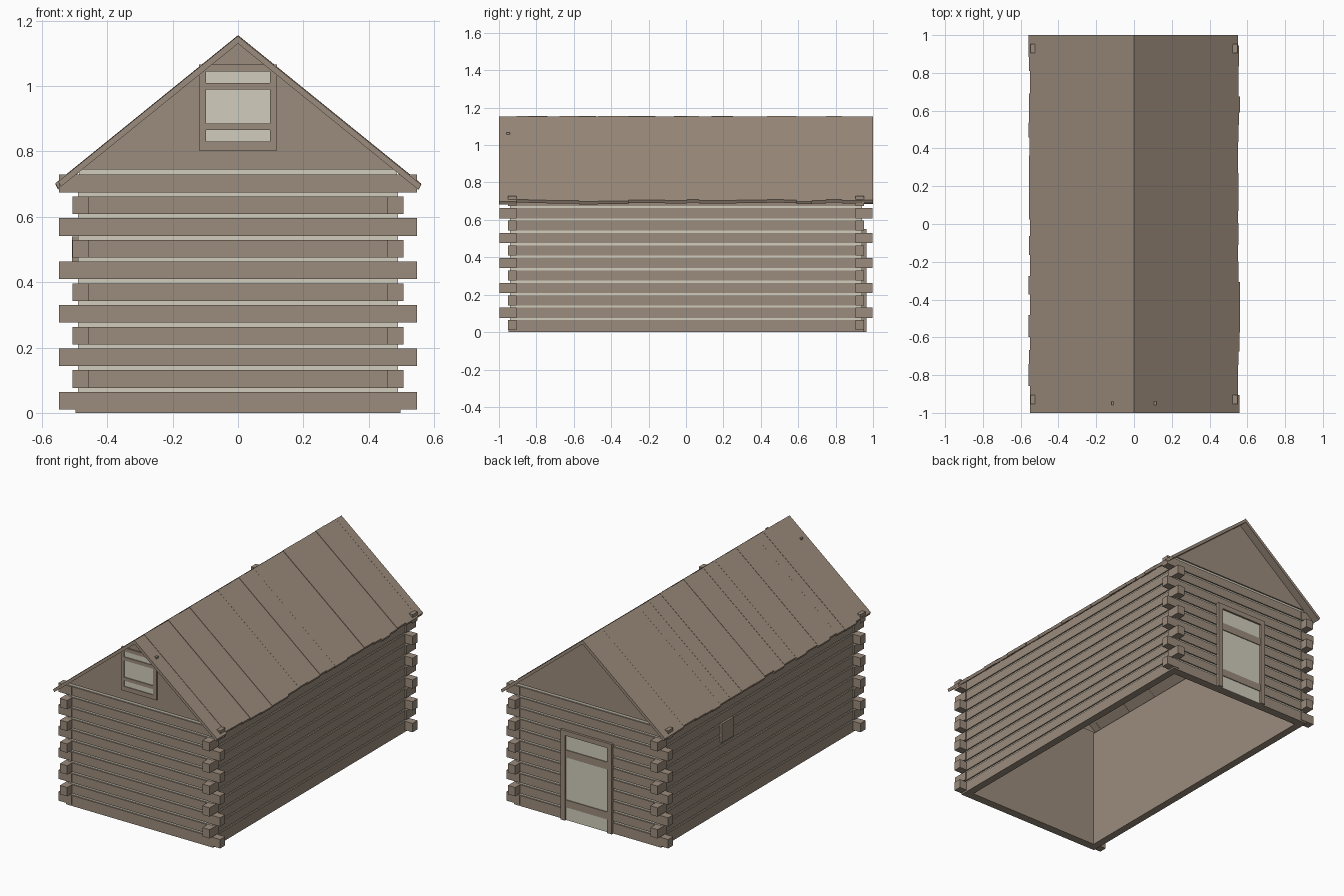
import bpy, bmesh, random
from mathutils import Vector

random.seed(4)
if "Cube" in bpy.data.objects:
    bpy.data.objects.remove(bpy.data.objects["Cube"])


def material(name, rgb):
    m = bpy.data.materials.new(name)
    m.use_nodes = True
    m.diffuse_color = (*rgb, 1)
    m.node_tree.nodes["Principled BSDF"].inputs["Base Color"].default_value = (*rgb, 1)
    return m


wood = material("weathered wood", (0.33, 0.26, 0.2))
pale = material("pale chinking", (0.64, 0.61, 0.51))


def prism(bm, points, y0, y1):
    """Extrude an xz outline from y0 to y1."""
    face = bm.faces.new([bm.verts.new((x, y0, z)) for x, z in points])
    ext = bmesh.ops.extrude_face_region(bm, geom=[face])["geom"]
    moved = [v for v in ext if isinstance(v, bmesh.types.BMVert)]
    bmesh.ops.translate(bm, verts=moved, vec=Vector((0, y1 - y0, 0)))


def box(bm, x0, x1, y0, y1, z0, z1):
    prism(bm, [(x0, z0), (x1, z0), (x1, z1), (x0, z1)], y0, y1)


def finish(name, bm, mat):
    bmesh.ops.recalc_face_normals(bm, faces=bm.faces)
    mesh = bpy.data.meshes.new(name)
    bm.to_mesh(mesh)
    bm.free()
    mesh.materials.append(mat)
    bpy.context.collection.objects.link(bpy.data.objects.new(name, mesh))


def boxes(name, mat, *items):
    bm = bmesh.new()
    for item in items:
        box(bm, *item)
    finish(name, bm, mat)


def span(a, b, s):
    """Range a..b mirrored to the side given by s."""
    return sorted((a * s, b * s))


W, L = 0.497, 0.95          # half width and half length of the walls
INX, INY = 0.457, 0.905     # inner faces of the logs
PITCH, LOG, COURSES = 0.0665, 0.054, 11
RIDGE, SLOPE, THICK = 1.152, 0.81, 0.022

# Log walls, notched corner ends and the chinking behind them
for s, end, side in ((-1, "front", "right"), (1, "back", "left")):
    end_logs, side_logs = [], []
    for i in range(COURSES):
        z0 = 0.01 + PITCH * i
        z1 = z0 + LOG
        low = z0 if i else 0
        end_logs.append((-W, W, *span(INY, L, s), low, z1))
        side_logs.append((*span(INX, W, s), -L, L, low, z1))
    boxes(end + "_wall_logs", wood, *end_logs)
    boxes(side + "_wall_logs", wood, *side_logs)
    boxes(end + "_chinking", pale, (-W + .01, W - .01, *span(INY, L - .008, s), .02, .745))
    boxes(side + "_chinking", pale, (*span(INX, W - .008, s), -L + .01, L - .01, .02, .728))
    boxes(end + "_wall_lining", wood, (-INX, INX, *span(INY - .006, INY, s), 0, .745))
    boxes(side + "_wall_lining", wood, (*span(INX - .006, INX, s), -INY, INY, 0, .735))

    # Alternating log ends at the two corners of this end
    ends = []
    for i in range(COURSES):
        z0 = 0.01 + PITCH * i
        reach_x, reach_y = (0.547, L + .003) if i % 2 == 0 else (0.506, 0.997)
        for t in (-1, 1):
            ends.append((*span(INX, reach_x, t), *span(INY, reach_y, s), z0, z0 + LOG))
    boxes(end + "_log_ends", wood, *ends)

    # Gable
    bm = bmesh.new()
    top = RIDGE - 0.012
    edge = (top - 0.745) / SLOPE
    prism(bm, [(-edge, .745), (edge, .745), (0, top)], *span(INY, L, s))
    finish(end + "_gable", bm, wood)

# Roof boards of uneven width, length and height
for s, side in ((-1, "right"), (1, "left")):
    bm = bmesh.new()
    y = -1.0
    while y < 1:
        y_next = y + random.uniform(0.06, 0.12)
        if y_next > 0.95:
            y_next = 1.0
        eave = random.uniform(0.549, 0.561)
        ridge = RIDGE + random.uniform(0, 0.004)
        low = ridge - SLOPE * eave
        prism(bm, [(0, ridge), (s * eave, low), (s * (eave - .008), low - THICK + .006),
                   (0, RIDGE - THICK)], y, y_next)
        y = y_next
    finish(side + "_roof_boards", bm, wood)


def opening(name, s, half, rim, z0, z1, sill, bars, splits, depth):
    """Framed board panel on an end wall, with cross battens."""
    y_frame = span(L - .01, L + depth, s)
    frame = [(*span(half - rim, half, t), *y_frame, z0, z1) for t in (-1, 1)]
    frame.append((rim - half, half - rim, *y_frame, z1 - rim, z1))
    if sill:
        frame.append((rim - half, half - rim, *y_frame, z0, z0 + sill))
    boxes(name + "_frame", wood, *frame)
    xs = [rim - half, *splits, half - rim]
    y_panel = span(L - .002, L + .004, s)
    boxes(name + "_boards", pale,
          *[(a, b, *y_panel, z0 + sill, z1 - rim) for a, b in zip(xs, xs[1:])])
    boxes(name + "_battens", wood,
          *[(rim - half, half - rim, *span(L, L + .009, s), a, b) for a, b in bars])


opening("gable_window", -1, .12, .022, .803, 1.066, .027,
        [(.865, .886), (.989, 1.01)], [-.058, .02], .009)
opening("door", 1, .173, .03, 0, .55, 0,
        [(.08, .125), (.385, .43)], [-.05, .05], .015)

# Small shutter on the right wall
boxes("side_shutter", wood, (-W - .011, -W + .01, .26, .38, .425, .54))
